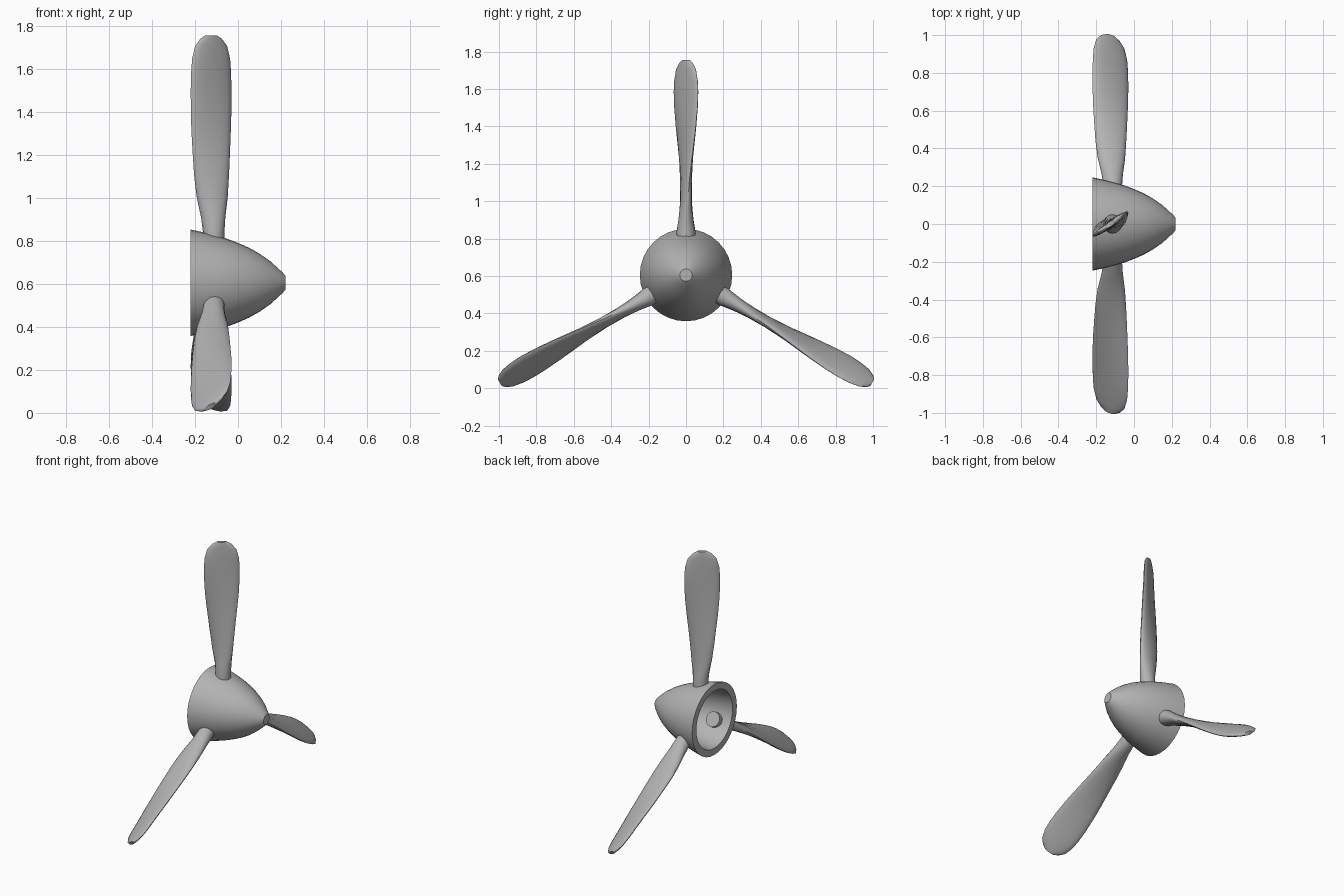
import bpy, bmesh, math
from mathutils import Matrix, Vector

if "Cube" in bpy.data.objects:
    bpy.data.objects.remove(bpy.data.objects["Cube"])

AXIS_Z = 0.605

metal = bpy.data.materials.new("grey_metal")
metal.use_nodes = True
GREY = (0.45, 0.45, 0.45, 1)
metal.diffuse_color = GREY
metal.node_tree.nodes["Principled BSDF"].inputs["Base Color"].default_value = GREY


def loft(name, rings, closed_loop=False, sharp=35):
    """Skin a list of equal-length point rings; cap the ends unless the rings close on themselves."""
    bm = bmesh.new()
    loops = [[bm.verts.new(p) for p in ring] for ring in rings]
    pairs = list(zip(loops, loops[1:]))
    if closed_loop:
        pairs.append((loops[-1], loops[0]))
    else:
        bm.faces.new(loops[0])
        bm.faces.new(loops[-1])
    count = len(loops[0])
    for a, b in pairs:
        for i in range(count):
            j = (i + 1) % count
            bm.faces.new((a[i], a[j], b[j], b[i]))
    bmesh.ops.recalc_face_normals(bm, faces=bm.faces)
    mesh = bpy.data.meshes.new(name)
    bm.to_mesh(mesh)
    bm.free()
    mesh.materials.append(metal)
    obj = bpy.data.objects.new(name, mesh)
    bpy.context.collection.objects.link(obj)
    obj.location.z = AXIS_Z
    bpy.ops.object.select_all(action="DESELECT")
    obj.select_set(True)
    bpy.context.view_layer.objects.active = obj
    bpy.ops.object.shade_smooth_by_angle(angle=math.radians(sharp))
    return obj


def circle(x, radius, count=32):
    steps = [math.tau * i / count for i in range(count)]
    return [Vector((x, radius * math.cos(t), radius * math.sin(t))) for t in steps]


# Hollow spinner: inside from nose to rim, then outside from rim to nose (x, radius)
spinner = [(0.17, 0.025), (0.1, 0.095), (0, 0.148), (-0.1, 0.182), (-0.22, 0.2),
           (-0.22, 0.247), (-0.2, 0.243), (-0.15, 0.232), (-0.1, 0.219), (-0.05, 0.204),
           (0, 0.185), (0.05, 0.163), (0.1, 0.135), (0.15, 0.1), (0.19, 0.064),
           (0.208, 0.047), (0.22, 0.033)]
loft("spinner", [circle(x, r) for x, r in spinner])

# Blade stations: radius, half chord, half thickness, pitch in degrees, centre x
stations = [(0.155, 0.05, 0.05, 0, -0.113), (0.235, 0.05, 0.05, 0, -0.113),
            (0.3, 0.056, 0.04, 3, -0.115), (0.4, 0.073, 0.03, 8, -0.12),
            (0.5, 0.083, 0.027, 12, -0.123), (0.6, 0.091, 0.024, 18, -0.124),
            (0.7, 0.1, 0.022, 24, -0.125), (0.8, 0.108, 0.021, 29, -0.125),
            (0.9, 0.113, 0.02, 33, -0.125), (0.98, 0.113, 0.019, 35, -0.125),
            (1.04, 0.108, 0.018, 35, -0.125), (1.1, 0.091, 0.016, 35, -0.125),
            (1.135, 0.06, 0.014, 35, -0.125), (1.15, 0.032, 0.012, 35, -0.125)]


def section(radius, chord, thick, pitch, centre, count=16):
    a = math.radians(pitch)
    points = []
    for i in range(count):
        t = math.tau * i / count
        u, v = chord * math.cos(t), thick * math.sin(t)
        points.append(Vector((centre + u * math.cos(a) - v * math.sin(a),
                              u * math.sin(a) + v * math.cos(a), radius)))
    return points


# Three twisted blades around the shaft axis
for k, name in enumerate(("top_blade", "front_blade", "rear_blade")):
    turn = Matrix.Rotation(math.tau * k / 3, 3, "X")
    loft(name, [[turn @ p for p in section(*s)] for s in stations], sharp=50)
